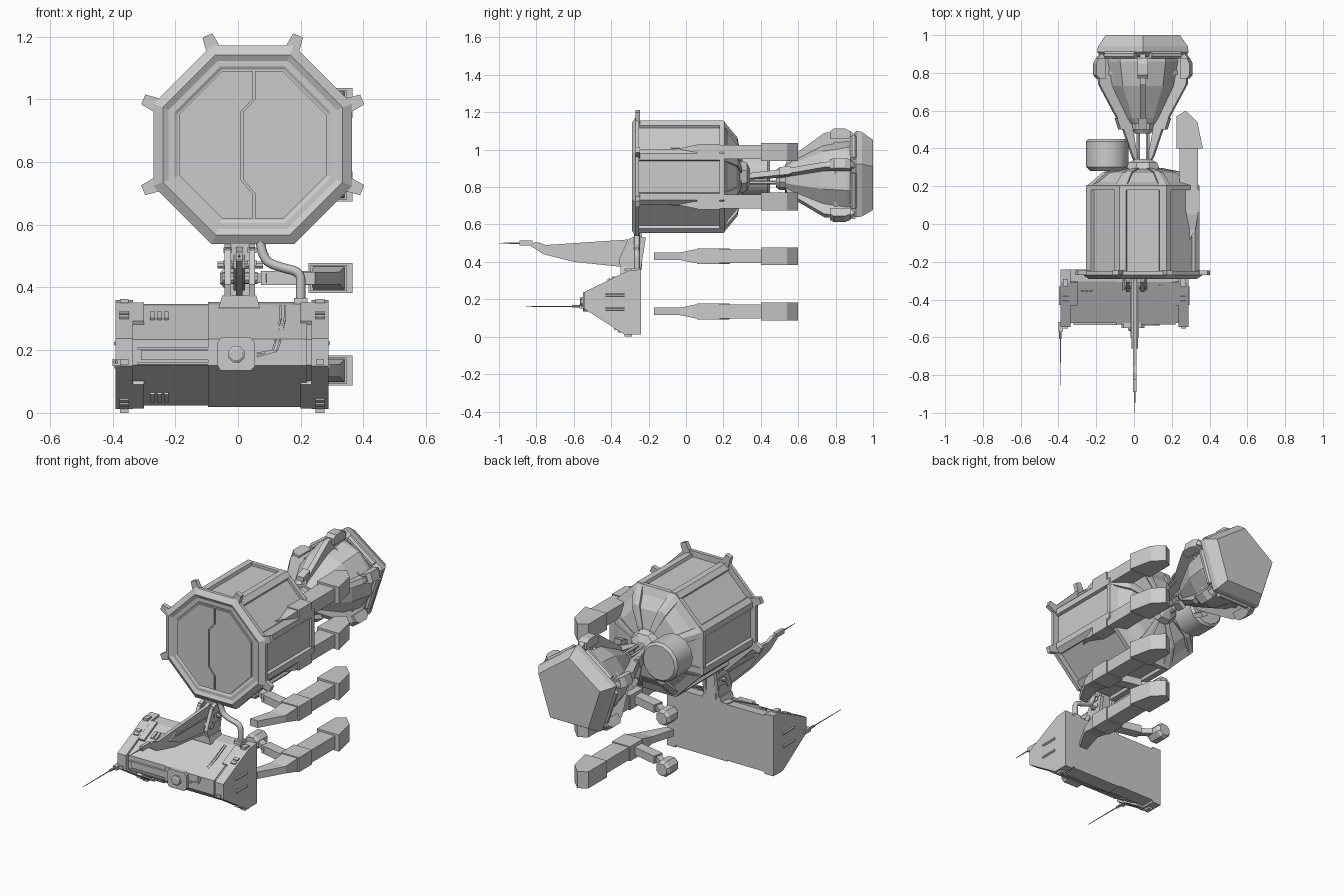
import bpy, bmesh
from math import sin, cos, pi, radians
from mathutils import Vector, Matrix

if "Cube" in bpy.data.objects:
    bpy.data.objects.remove(bpy.data.objects["Cube"])


def mesh(name, verts, faces):
    me = bpy.data.meshes.new(name)
    me.from_pydata([tuple(v) for v in verts], [], faces)
    bm = bmesh.new()
    bm.from_mesh(me)
    bmesh.ops.recalc_face_normals(bm, faces=bm.faces)
    bm.to_mesh(me)
    bm.free()
    ob = bpy.data.objects.new(name, me)
    bpy.context.collection.objects.link(ob)
    return ob


def skin(name, rings):
    """Closed solid through a list of equal-length point rings."""
    n = len(rings[0])
    faces = [(k*n+i, k*n+(i+1) % n, (k+1)*n+(i+1) % n, (k+1)*n+i)
             for k in range(len(rings)-1) for i in range(n)]
    faces += [tuple(range(n)), tuple(range((len(rings)-1)*n, len(rings)*n))]
    return mesh(name, [p for r in rings for p in r], faces)


def prism(name, pts, axis, a, b):
    put = {'X': lambda p, t: (t, p[0], p[1]), 'Y': lambda p, t: (p[0], t, p[1]),
           'Z': lambda p, t: (p[0], p[1], t)}[axis]
    return skin(name, [[put(p, t) for p in pts] for t in (a, b)])


def box(name, x0, x1, y0, y1, z0, z1):
    return prism(name, [(x0, y0), (x1, y0), (x1, y1), (x0, y1)], 'Z', z0, z1)


def loft(name, cx, cz, n, phase, prof):
    """Polygonal turning about the y axis, prof = (y, radius)."""
    return skin(name, [[(cx+r*cos(phase+2*pi*i/n), y, cz+r*sin(phase+2*pi*i/n))
                        for i in range(n)] for y, r in prof])


def bar(name, p, q, w, h, n=4, w2=1.0):
    p, q = Vector(p), Vector(q)
    d = (q-p).normalized()
    s = d.cross(Vector((0, 0, 1)))
    s = s.normalized() if s.length > .01 else Vector((1, 0, 0))
    u = s.cross(d)
    f = 1/cos(pi/n)
    return skin(name, [[c + k*f/2*(s*w*cos(a)+u*h*sin(a)) for a in
                        [pi/n+2*pi*i/n for i in range(n)]] for c, k in ((p, 1), (q, w2))])


# ---- octagonal tank
CX, CZ, K8 = .047, .855, 1/cos(pi/8)
loft('tank_body', CX, CZ, 8, pi/8, [(y, h*K8) for y, h in [
    (-.274, .24), (-.28, .25), (-.28, .268), (-.29, .287), (-.27, .317), (-.25, .317),
    (-.25, .283), (.2, .283), (.27, .195), (.29, .09), (.325, .075), (.343, .04)]])
loft('tank_rear_ring', CX, CZ, 8, pi/8,
     [(y, h*K8) for y, h in [(.18, .27), (.18, .298), (.205, .298), (.225, .25)]])
# ribs that wrap each tank corner
for i in range(8):
    rings = []
    for y, h, t in [(-.25, .3, .035), (.2, .3, .035), (.275, .21, .028), (.297, .1, .018)]:
        V = [Vector((cos(a), 0, sin(a)))*h*K8 for a in
             [pi/8+(i+j)*pi/4 for j in (-1, 0, 1)]]
        out = [V[1]+(V[0]-V[1]).normalized()*t, V[1], V[1]+(V[2]-V[1]).normalized()*t]
        s = 1-.035/h
        rings.append([o+Vector((CX, y, CZ)) for o in out + [o*s for o in out[::-1]]])
    skin('tank_rib', rings)
# front hatch, two halves split by a stepped seam
seam = [(.003, .235), (.003, .145), (-.035, .105), (-.035, -.11), (.003, -.155), (.003, -.235)]
for s in (-1, 1):
    side = [(.235, -.097), (.235, .097), (.097, .235)]
    pts = [(CX+x+s*.004, CZ+z) for x, z in seam] + \
          [(CX+s*x, CZ+z) for x, z in [(.097, -.235)]+side]
    prism('hatch_half', pts, 'Y', -.283, -.27)
# lugs at the six upper flange corners
for i in range(8):
    a = pi/8+i*pi/4
    if i in (5, 6):
        continue
    d, t = Vector((cos(a), 0, sin(a))), Vector((-sin(a), 0, cos(a)))
    c = Vector((CX, 0, CZ))
    skin('flange_lug', [[c+d*r+t*w*k+Vector((0, y, 0)) for k, y in
                         ((-1, -.27), (1, -.27), (1, -.245), (-1, -.245))]
                        for r, w in ((.31, .026), (.378, .017))])
# side drum behind the tank
drum = loft('side_drum', -.142, .865, 14, 0,
            [(.28, .09), (.29, .1), (.303, .113), (.437, .113), (.45, .1)])

# ---- rear engine: bell, pentagonal cap, fins
EX, EZ = .047, .845
loft('engine_bell', EX, EZ, 10, pi/2,
     [(.53, .075), (.56, .095), (.73, .18), (.86, .205), (.9, .2)])
loft('engine_cap', EX, EZ, 5, pi/2, [(.885, .225), (.91, .255), (.94, .25), (1.0, .207)])
loft('engine_neck', EX, EZ, 10, pi/2, [(.48, .045), (.5, .06), (.55, .06)])
for dx, dz in [(-.025, .02), (.025, .02), (-.025, -.02), (.025, -.02)]:
    bar('engine_shaft', (EX+dx, .3, EZ+dz), (EX+dx, .52, EZ+dz), .018, .018, 6)
for i in range(5):
    a = pi/2+i*2*pi/5
    d, t = Vector((cos(a), 0, sin(a))), Vector((-sin(a), 0, cos(a)))
    c = Vector((EX, 0, EZ))

    def fin(name, pts, w):
        return skin(name, [[c+d*r+t*k*w/2+Vector((0, y, 0)) for r, y in pts] for k in (-1, 1)])
    long_fin = i in (1, 4)
    root = [(.02, .28), (.06, .36)] if long_fin else [(.05, .53)]
    fin('engine_fin', root + [(.11 if long_fin else .1, .5 if long_fin else .54), (.245, .74),
        (.255, .88), (.22, .92), (.17, .9), (.16, .74), (.07, .56)], .03)
    fin('fin_pod', [(.215, .77), (.252, .77), (.268, .79), (.268, .85), (.252, .88), (.215, .88)], .055)
    fin('fin_clip', [(.105, .5), (.13, .5), (.15, .56), (.12, .56)], .045)
    b = a+2*pi/5
    p = c+d*.245
    q = c+Vector((cos(b), 0, sin(b)))*.245
    o = Vector((0, .895, 0))
    bar('cap_cushion', p.lerp(q, .16)+o, p.lerp(q, .84)+o, .035, .035, 8)
    bar('bell_band', c+d*.195+Vector((0, .8, 0)), c+Vector((cos(b), 0, sin(b)))*.195+Vector((0, .8, 0)), .02, .02)

# ---- four side arms
for z in (1.0 - .012, .722, .43, .135):
    plan_in = [(.195, -.17), (.25, 0.0), (.245, .4)]
    plan_out = [(.245, -.17), (.34, -.02), (.34, .4)]
    hh = [.02, .022, .037]
    ys = [(.195, .245, -.17, .02), (.235, .325, -.03, .02), (.24, .34, .05, .037), (.24, .34, .42, .037)]
    skin('arm_rail', [[(x0, y, z-h), (x1, y, z-h), (x1, y, z+h), (x0, y, z+h)] for x0, x1, y, h in ys])
    prism('arm_end', [(.225, .4), (.365, .4), (.335, .54), (.275, .6), (.225, .57)], 'Z', z-.048, z+.048)
    box('arm_collar', .232, .347, .06, .18, z-.042, z+.042)
    if z < .6:
        # strut and pad reaching inward
        bar('arm_strut', (.25, .1, z), (.08, .14, z), .06, .045)
        bar('arm_fork', (.1, .12, z), (0, .19, z), .035, .03)
        loft('arm_pad', -.015, z, 8, pi/8, [(.14, .035), (.155, .046), (.23, .046), (.245, .035)])

# ---- base housing
PROF = [(-.24, .36), (-.31, .353), (-.545, .238), (-.545, .15), (-.33, .012), (-.24, .012)]


def shrink(k):
    return [(-.24+(y+.24)*k, .185+(z-.185)*k) for y, z in PROF]


def on(seg, s, h=0, k=.93):
    """Point on a profile segment at fraction s, lifted by h."""
    P = [Vector(p) for p in shrink(k)]
    d = P[seg+1]-P[seg]
    n = Vector((d.y, -d.x)).normalized()
    if n.x > 0:
        n = -n
    return P[seg]+d*s+n*h


def patch(name, x0, x1, seg, s0, s1, h, k=.93):
    return prism(name, [on(seg, s0, -.008, k), on(seg, s1, -.008, k),
                        on(seg, s1, h, k), on(seg, s0, h, k)], 'X', x0, x1)


prism('base_core', shrink(.93), 'X', -.36, .26)
prism('base_center_panel', shrink(.96), 'X', -.095, .22)
for x0, x1, s in ((-.39, -.335, -1), (.235, .288, 1)):
    prism('base_end_cap', PROF, 'X', x0, x1)
    inner = x1 if s < 0 else x0
    # wider jaw parts of the cap on both slopes
    for seg, a, b in ((1, .0, .55), (3, .4, 1)):
        patch('cap_jaw', min(inner, inner-s*.035), max(inner, inner-s*.035), seg, a, b, .012)
    outer = x0 if s < 0 else x1
    for zz in (.222, .148):
        bar('cap_slot', (outer, -.43, zz), (outer, -.33, zz), .012, .014, 6)
    m = (x0+x1)/2
    for zz in (0, .35):
        box('cap_foot', m-.014, m+.014, -.33, -.29, zz, zz+.014)
    for seg, a in ((1, .3), (3, .75)):
        for j in (0, .1):
            patch('cap_tab', m-.015, m+.015, seg, a+j, a+j+.06, .007, 1)
    patch('cap_latch', m-.013, m+.013, 2, .75, .95, .007, 1)
# vents, strip and raised seams
for seg, a in ((1, .22), (3, .68)):
    for j in range(3):
        patch('base_vent', -.28+j*.022, -.265+j*.022, seg, a, a+.2, .007)
patch('front_strip', -.31, -.09, 2, .42, .8, .008)
for s in (.32, .9):
    patch('strip_rail', -.32, -.09, 2, s, s+.08, .012)
for dx in (0, .014):
    path = [(.135+dx, *on(1, .06, .002, .96)), (.135+dx, *on(1, .45, .002, .96)),
            (.12+dx, *on(2, .1, .002, .96)), (.11+dx, *on(2, .45, .002, .96)), (.06, *on(2, .55+dx*8, .002, .96))]
    for p, q in zip(path, path[1:]):
        bar('panel_seam', p, q, .006, .006)
# front box and knob
prism('sensor_box', [(-.055, .135), (.04, .135), (.055, .15), (.055, .225), (.04, .24),
                     (-.055, .24), (-.065, .225), (-.065, .15)], 'Y', -.55, -.48)
loft('sensor_knob', -.005, .187, 8, pi/8, [(-.54, .028), (-.562, .028), (-.567, .02)])
# side antenna
box('antenna_bracket', -.4, -.375, -.57, -.52, .15, .172)
bar('antenna_base', (-.39, -.55, .162), (-.39, -.61, .162), .013, .013, 8)
bar('side_antenna', (-.39, -.6, .162), (-.39, -.855, .162), .006, .006, 6, .5)

# ---- neck between base and tank
prism('neck_foot', [(-.062, .335), (.07, .335), (.058, .375), (-.05, .375)], 'Y', -.35, -.24)
box('neck_post', -.025, .035, -.27, -.235, .36, .56)
for x0 in (-.043, .035):
    prism('neck_plate', [(-.35, .37), (-.24, .37), (-.215, .53), (-.27, .54), (-.31, .52), (-.36, .41)],
          'X', x0, x0+.02)
    for z in (.42, .47, .51):
        box('neck_tooth', x0-.004, x0+.024, -.3, -.24, z, z+.018)
bar('neck_bolt', (-.065, -.27, .472), (.08, -.27, .472), .022, .022, 8)
bar('neck_pivot', (-.05, -.325, .43), (.062, -.325, .43), .036, .036, 10)
# forward boom with needle tip
boom = [(-.25, .535), (-.3, .52), (-.75, .49), (-.79, .505), (-.83, .5), (-.83, .485),
        (-.76, .44), (-.6, .4), (-.36, .375), (-.29, .38)]
prism('boom', boom, 'X', -.006, .014)
prism('boom_cheek', [(-.29, .505), (-.6, .485), (-.66, .46), (-.56, .415), (-.34, .39)], 'X', -.014, .022)
for x in (-.016, .024):
    bar('boom_line', (x, -.33, .47), (x, -.6, .47), .006, .008)
box('boom_tip', -.006, .014, -.89, -.82, .487, .513)
bar('boom_needle', (.004, -.87, .5), (.004, -1.0, .5), .009, .009, 6, .3)

# hose from the tank to the base
cu = bpy.data.curves.new('hose', 'CURVE')
cu.dimensions = '3D'
cu.bevel_depth, cu.bevel_resolution, cu.use_fill_caps = .015, 2, True
sp = cu.splines.new('NURBS')
pts = [(.07, .56), (.075, .49), (.13, .465), (.2, .45), (.2, .4), (.2, .345)]
sp.points.add(len(pts)-1)
for p, (x, z) in zip(sp.points, pts):
    p.co = (x, -.262, z, 1)
sp.use_endpoint_u, sp.order_u, sp.resolution_u = True, 3, 5
bpy.context.collection.objects.link(bpy.data.objects.new('hose', cu))
box('hose_socket', .178, .222, -.29, -.24, .34, .367)

# smooth only the rounded drum
bpy.context.view_layer.objects.active = drum
drum.select_set(True)
bpy.ops.object.shade_smooth_by_angle(angle=radians(32))
